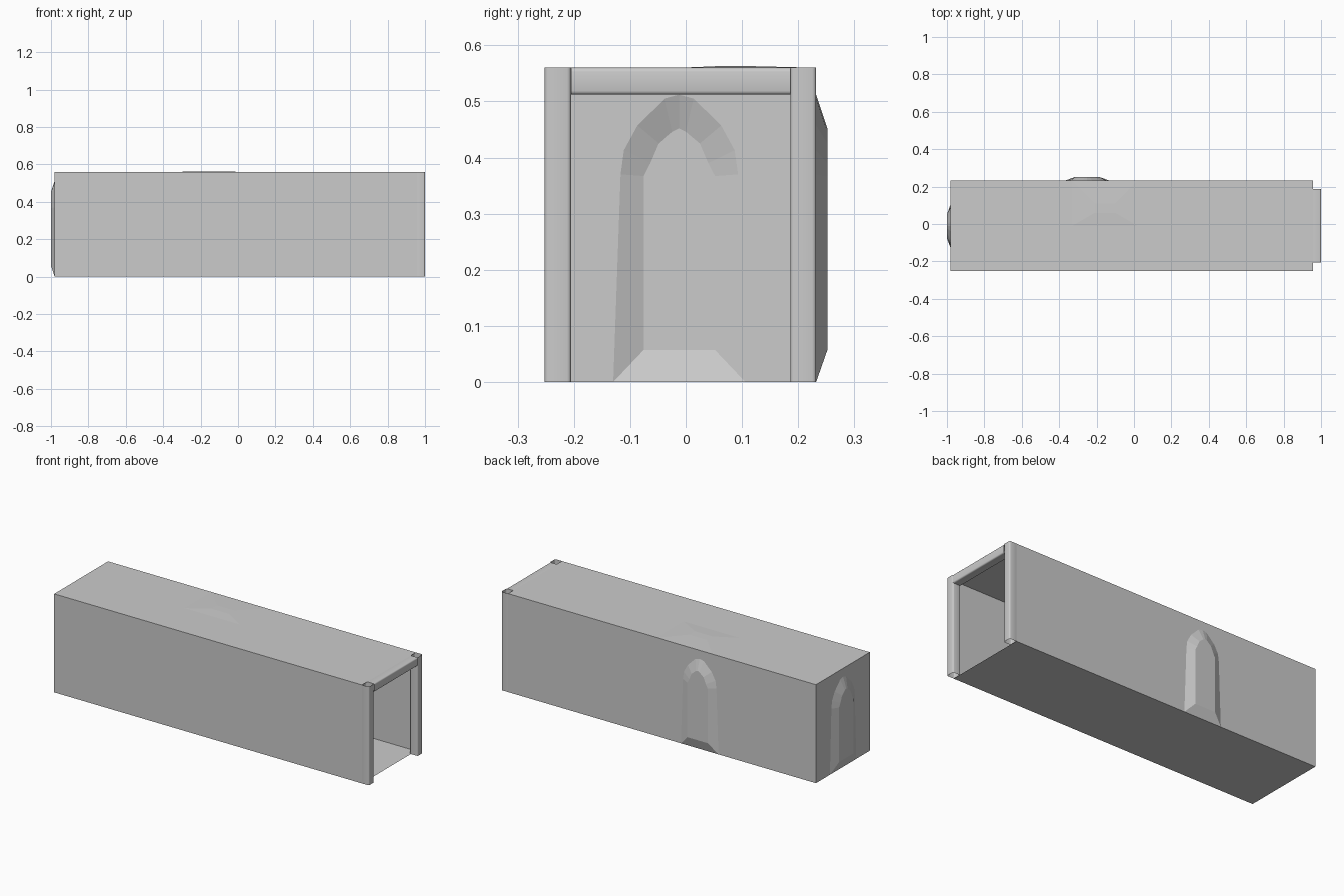
import bpy, bmesh, math
from mathutils import Vector

if "Cube" in bpy.data.objects:
    bpy.data.objects.remove(bpy.data.objects["Cube"])

X0, X1, XE = -0.98, 0.957, 1.0     # end wall, shell end, frame front
Y0, Y1, H = -0.252, 0.232, 0.56    # side walls and roof height
DEPTH = 0.02                       # how far the niches are recessed


def make(name, faces, smooth=False):
    """Build a single-surface object from lists of face corners."""
    bm = bmesh.new()
    for f in faces:
        bm.faces.new([bm.verts.new(p) for p in f])
    bmesh.ops.remove_doubles(bm, verts=bm.verts, dist=1e-5)
    bmesh.ops.recalc_face_normals(bm, faces=bm.faces)
    me = bpy.data.meshes.new(name)
    bm.to_mesh(me)
    bm.free()
    ob = bpy.data.objects.new(name, me)
    bpy.context.collection.objects.link(ob)
    if smooth:
        bpy.context.view_layer.objects.active = ob
        ob.select_set(True)
        bpy.ops.object.shade_smooth_by_angle(angle=math.radians(40))
        ob.select_set(False)
    return ob


def mirror_arch(half):
    """Half outline (bottom to apex) to a full arch, left to right."""
    return [(-u, z) for u, z in half] + [(u, z) for u, z in reversed(half[:-1])]


OUTER = mirror_arch([(.118, 0), (.105, .37), (.099, .413), (.075, .457), (.026, .505), (0, .512)])
INNER = mirror_arch([(.064, .057), (.064, .367), (.052, .39), (.037, .425), (.012, .446), (0, .452)])


def niche_wall(name, a, b, centre, place):
    """Wall from a to b with a chamfered arched niche; place maps (u, depth, z)."""
    out = [place(centre + u, 0, z) for u, z in OUTER]
    inn = [place(centre + u, DEPTH, z) for u, z in INNER]
    n = len(out)
    apex = n // 2
    faces = [
        [place(a, 0, 0)] + out[:apex + 1] + [place(centre, 0, H), place(a, 0, H)],
        [place(b, 0, H), place(centre, 0, H)] + out[apex:] + [place(b, 0, 0)],
        inn,
    ]
    for i in range(n):
        j = (i + 1) % n
        faces.append([out[i], out[j], inn[j], inn[i]])
    make(name, faces)


# walls with niches
niche_wall("end_wall", Y0, Y1, -0.012, lambda u, d, z: (X0 - d, u, z))
niche_wall("back_wall", X0, X1, -0.25, lambda u, d, z: (u, Y1 + d, z))

# plain wall and floor
make("front_wall", [[(X0, Y0, 0), (X1, Y0, 0), (X1, Y0, H), (X0, Y0, H)]])
make("floor", [[(X0, Y0, 0), (X1, Y0, 0), (X1, Y1, 0), (X0, Y1, 0)]])

# roof with a very shallow bulge above the back niche
base = [(-.33, -.01, H), (.02, -.01, H), (.02, Y1, H), (-.33, Y1, H)]
peak = [(-.21, .06, .563), (-.1, .06, .563), (-.1, .11, .563), (-.21, .11, .563)]
corner = [(X0, Y0, H), (X1, Y0, H), (X1, Y1, H), (X0, Y1, H)]
roof = [peak]
for i in range(4):
    j = (i + 1) % 4
    roof.append([base[i], base[j], peak[j], peak[i]])
    if i != 2:
        roof.append([corner[i], corner[j], base[j], base[i]])
make("roof", roof)


def rounded_rect(a0, a1, b0, b1, r=0.007, seg=3):
    pts = []
    for k, (a, b) in enumerate([(a1 - r, b1 - r), (a0 + r, b1 - r), (a0 + r, b0 + r), (a1 - r, b0 + r)]):
        for s in range(seg + 1):
            t = math.pi / 2 * (k + s / seg)
            pts.append((a + r * math.cos(t), b + r * math.sin(t)))
    return pts


def tube(name, profile, lo, hi, place):
    """Open-ended tube along one axis."""
    n = len(profile)
    faces = []
    for i in range(n):
        p, q = profile[i], profile[(i + 1) % n]
        faces.append([place(*p, lo), place(*q, lo), place(*q, hi), place(*p, hi)])
    make(name, faces, smooth=True)


# doorway frame: two hollow posts and a hollow lintel
for side, ya, yb in (("front", Y0, Y0 + .047), ("back", Y1 - .046, Y1)):
    tube(side + "_post", rounded_rect(.95, XE, ya, yb), 0, H, lambda a, b, t: (a, b, t))
tube("lintel", rounded_rect(.95, XE, .512, H), Y0 + .047, Y1 - .046, lambda a, b, t: (a, t, b))
